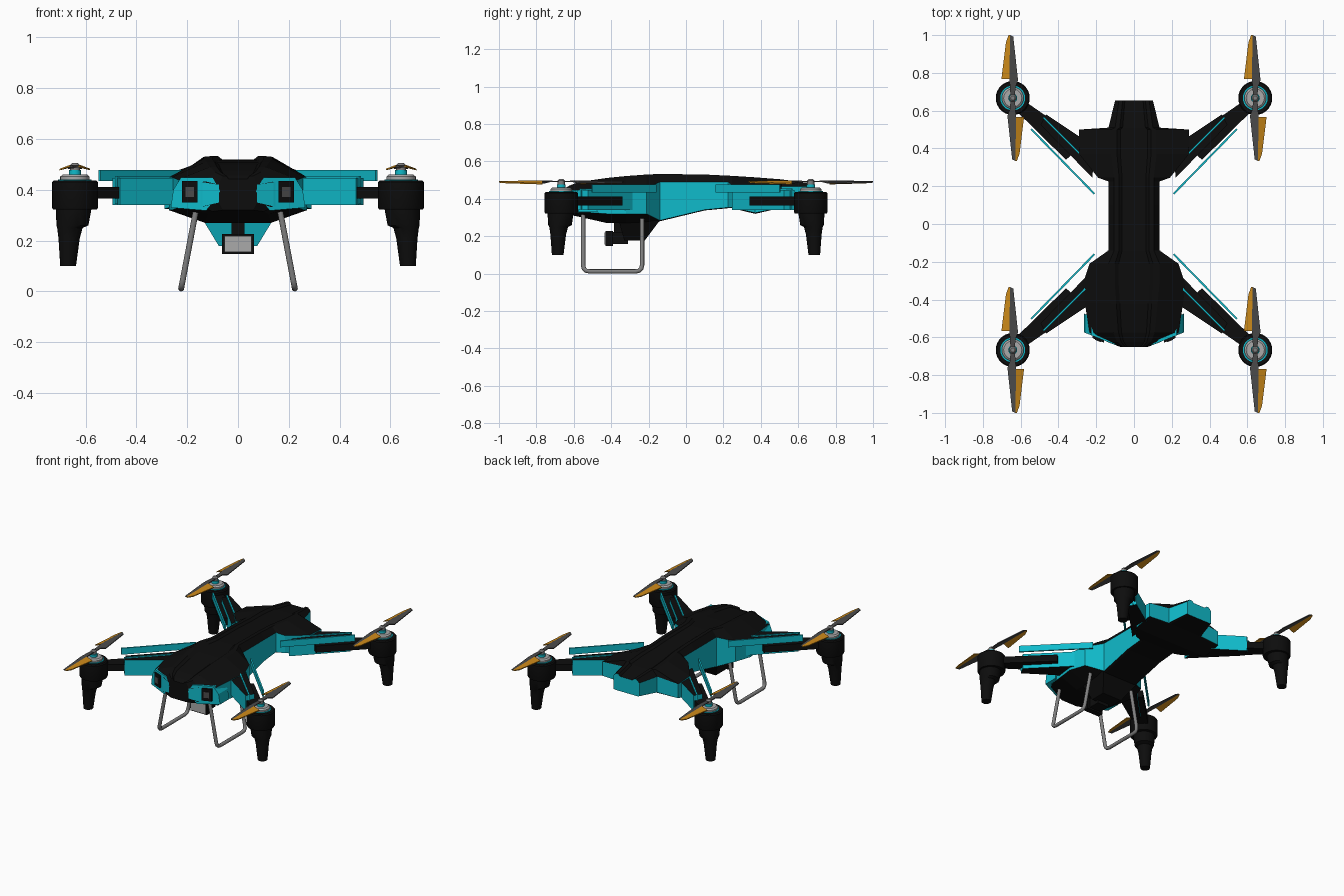
import bpy, bmesh, math
from mathutils import Vector

if "Cube" in bpy.data.objects:
    bpy.data.objects.remove(bpy.data.objects["Cube"])


def mat(name, r, g, b):
    m = bpy.data.materials.new(name)
    m.diffuse_color = (r, g, b, 1)
    m.use_nodes = True
    m.node_tree.nodes["Principled BSDF"].inputs["Base Color"].default_value = m.diffuse_color
    return m


BLACK = mat("black", 0.004, 0.004, 0.004)
TEAL = mat("teal", 0.005, 0.5, 0.6)
GREY = mat("metal grey", 0.22, 0.22, 0.22)
LIGHT = mat("light grey", 0.4, 0.4, 0.4)
DARK = mat("blade grey", 0.07, 0.07, 0.07)
ORANGE = mat("orange", 0.6, 0.25, 0.01)


def finish(name, bm, mats, rule=None, smooth=False):
    bmesh.ops.recalc_face_normals(bm, faces=bm.faces)
    if rule:
        for f in bm.faces:
            f.material_index = rule(f)
    me = bpy.data.meshes.new(name)
    bm.to_mesh(me)
    bm.free()
    ob = bpy.data.objects.new(name, me)
    bpy.context.collection.objects.link(ob)
    for m in mats:
        me.materials.append(m)
    if smooth:
        bpy.context.view_layer.objects.active = ob
        ob.select_set(True)
        bpy.ops.object.shade_smooth_by_angle(angle=math.radians(35))
        ob.select_set(False)
    return ob


def loft(name, rings, mats, rule=None, strips=(), back=0, smooth=False):
    """Skin closed rings; faces of the listed strips get the second material."""
    bm = bmesh.new()
    vs = [[bm.verts.new(p) for p in r] for r in rings]
    n = len(vs[0])
    for a, b in zip(vs, vs[1:]):
        for i in range(n):
            j = (i + 1) % n
            f = bm.faces.new((a[i], a[j], b[j], b[i]))
            f.material_index = 1 if i in strips else 0
    bm.faces.new(vs[0])
    bm.faces.new(vs[-1]).material_index = back
    return finish(name, bm, mats, rule, smooth)


def prism(name, poly, z0, z1, mats, rule=None):
    return loft(name, [[(x, y, z) for x, y in poly] for z in (z0, z1)], mats, rule)


def box(name, c, s, m):
    x, y, z = c
    a, b, h = (v / 2 for v in s)
    return prism(name, [(x - a, y - b), (x + a, y - b), (x + a, y + b), (x - a, y + b)], z - h, z + h, [m])


def turned(name, c, prof, m, n=28):
    """Stack of (radius, z, shift) circles; shift slides the centre outward."""
    cx, cy = c
    rings = [[(cx + k * math.copysign(1, cx) + r * math.cos(2 * math.pi * i / n),
               cy + k * .7 * math.copysign(1, cy) + r * math.sin(2 * math.pi * i / n), z)
              for i in range(n)] for r, z, k in prof]
    return loft(name, rings, [m], smooth=True)


# Fuselage: y, bottom width, bottom z, side width, side low z, side high z, top width, top z
sections = [
    (-.65, .06, .32, .075, .35, .42, .06, .455),
    (-.625, .10, .315, .14, .335, .43, .09, .47),
    (-.575, .12, .305, .235, .33, .44, .11, .49),
    (-.42, .13, .27, .26, .32, .45, .125, .512),
    (-.32, .13, .27, .272, .32, .45, .135, .522),
    (-.21, .13, .275, .235, .32, .46, .135, .53),
    (-.14, .12, .28, .135, .285, .49, .105, .533),
    (.10, .12, .338, .135, .342, .49, .105, .53),
    (.225, .12, .35, .135, .354, .49, .105, .524),
    (.245, .13, .35, .19, .354, .475, .105, .523),
    (.37, .20, .32, .29, .325, .458, .12, .515),
    (.50, .20, .35, .29, .352, .45, .12, .505),
    (.51, .12, .352, .135, .355, .465, .10, .504),
    (.655, .09, .37, .10, .375, .465, .08, .485),
]
rings = []
for y, wb, zb, ws, zl, zh, wt, zt in sections:
    half = [(wb, zb), (ws, zl), (ws, zh), (wt, zt), (wt * .75, zt), (wt * .6, zt - .013)]
    rings.append([(x, y, z) for x, z in half] + [(-x, y, z) for x, z in reversed(half)])
loft("fuselage", rings, [BLACK, TEAL], strips=(1, 9), back=1)

# Belly bay with a teal front panel
loft("belly_bay", [[(.14, -.36, .285), (-.14, -.36, .285), (-.14, -.14, .285), (.14, -.14, .285)],
                   [(.075, -.33, .178), (-.075, -.33, .178), (-.075, -.22, .178), (.075, -.22, .178)]],
     [BLACK, TEAL], lambda f: int(f.normal.y < -.5))

# Camera
box("camera_housing", (0, -.41, .187), (.125, .04, .08), BLACK)
box("camera_front_plate", (0, -.432, .187), (.108, .008, .064), LIGHT)
box("camera_body", (0, -.355, .19), (.09, .09, .065), BLACK)
box("camera_mount", (0, -.36, .235), (.05, .05, .08), BLACK)

for s, side in ((-1, "left"), (1, "right")):
    # Teal lamp surround on the front corner, set at a slant
    outline = [(.10, .448), (.225, .448), (.255, .40), (.265, .33), (.125, .318), (.07, .395)]
    front = lambda x: -.652 + (x - .07) * .4
    loft(side + "_lamp_surround", [[(s * x, front(x) + d, z) for x, z in outline] for d in (0, .1)], [TEAL])
    for nm, w, h, d, m in (("frame", .03, .042, .012, BLACK), ("glass", .016, .02, .016, DARK)):
        sq = [(.19 - w, .392 - h), (.19 + w, .392 - h), (.19 + w, .392 + h), (.19 - w, .392 + h)]
        loft(f"{side}_lamp_{nm}", [[(s * x, front(x) + k, z) for x, z in sq] for k in (-d, .01)], [m])

    # Bent tube landing gear
    path = [(-.55, .33), (-.55, .045), (-.546, .027), (-.535, .016), (-.515, .012),
            (-.27, .012), (-.25, .016), (-.239, .027), (-.235, .045), (-.235, .33)]
    cu = bpy.data.curves.new(side + "_landing_gear", "CURVE")
    cu.dimensions = "3D"
    cu.bevel_depth = .012
    cu.bevel_resolution = 3
    cu.use_fill_caps = True
    sp = cu.splines.new("POLY")
    sp.points.add(len(path) - 1)
    for p, (y, z) in zip(sp.points, path):
        p.co = (s * (.226 - .19 * z), y, z, 1)
    cu.materials.append(GREY)
    bpy.context.collection.objects.link(bpy.data.objects.new(side + "_landing_gear", cu))


def strut(name, a, b, z0, z1, sx, sy, t=.005):
    """Thin upright plate between two plan points."""
    a, b = Vector(a), Vector(b)
    n = (b - a).orthogonal().normalized() * t
    prism(name, [(sx * p.x, sy * p.y) for p in (a + n, b + n, b - n, a - n)], z0, z1, [TEAL])


def propeller(name, cx, cy):
    """Two pitched blades, orange on the trailing half."""
    bm = bmesh.new()
    grey = [(-.012, .0, .0), (.012, .0, .0), (.014, .055, .002), (.028, .095, -.008), (.003, .325, -.004),
            (-.014, .333, .0), (-.018, .10, .004), (-.014, .055, .002)]
    orange = [(-.018, .10, .004), (-.014, .333, .0), (-.022, .333, -.002), (-.036, .295, -.006), (-.06, .10, -.012)]
    for k in (1, -1):
        for idx, pts in ((0, grey), (1, orange)):
            lo, hi = [[bm.verts.new((cx + k * x, cy + k * y, .492 + z + d)) for x, y, z in pts]
                      for d in (-.003, .003)]
            n = len(pts)
            fs = [bm.faces.new(lo), bm.faces.new(hi)]
            fs += [bm.faces.new((lo[i], lo[(i + 1) % n], hi[(i + 1) % n], hi[i])) for i in range(n)]
            for f in fs:
                f.material_index = idx
    finish(name, bm, [DARK, ORANGE])


# Four arms with motors, feet and propellers
for sx, sy, nm in ((-1, -1, "front_left"), (1, -1, "front_right"), (-1, 1, "rear_left"), (1, 1, "rear_right")):
    c = (sx * .642, sy * .667)
    plan = lambda pts: [(sx * x, sy * y) for x, y in pts]
    prism(nm + "_arm", plan([(.60, .665), (.64, .615), (.36, .34), (.26, .43)]), .365, .412, [BLACK])
    prism(nm + "_arm_sleeve", plan([(.465, .58), (.495, .525), (.22, .245), (.21, .41)]), .34, .447,
          [BLACK, TEAL], lambda f: int(abs(f.normal.z) < .5))
    strut(nm + "_inner_plate", (.48, .565), (.22, .305), .345, .455, sx, sy)
    strut(nm + "_outer_plate", (.545, .503), (.21, .16), .434, .478, sx, sy)
    turned(nm + "_motor_pod", c, [(.084, .437, 0), (.09, .43, 0), (.09, .33, 0), (.086, .322, 0)], BLACK)
    turned(nm + "_foot", c, [(.07, .325, .005), (.063, .26, .01), (.05, .25, .02), (.042, .21, .023),
                             (.031, .10, .027)], BLACK, 20)
    turned(nm + "_motor_ring", c, [(.066, .434, 0), (.066, .441, 0)], TEAL)
    turned(nm + "_motor", c, [(.058, .436, 0), (.058, .452, 0), (.048, .46, 0)], LIGHT)
    turned(nm + "_motor_collar", c, [(.024, .458, 0), (.024, .478, 0)], TEAL, 16)
    turned(nm + "_propeller_hub", c, [(.019, .476, 0), (.019, .497, 0), (.011, .505, 0)], GREY, 16)
    propeller(nm + "_propeller", *c)
